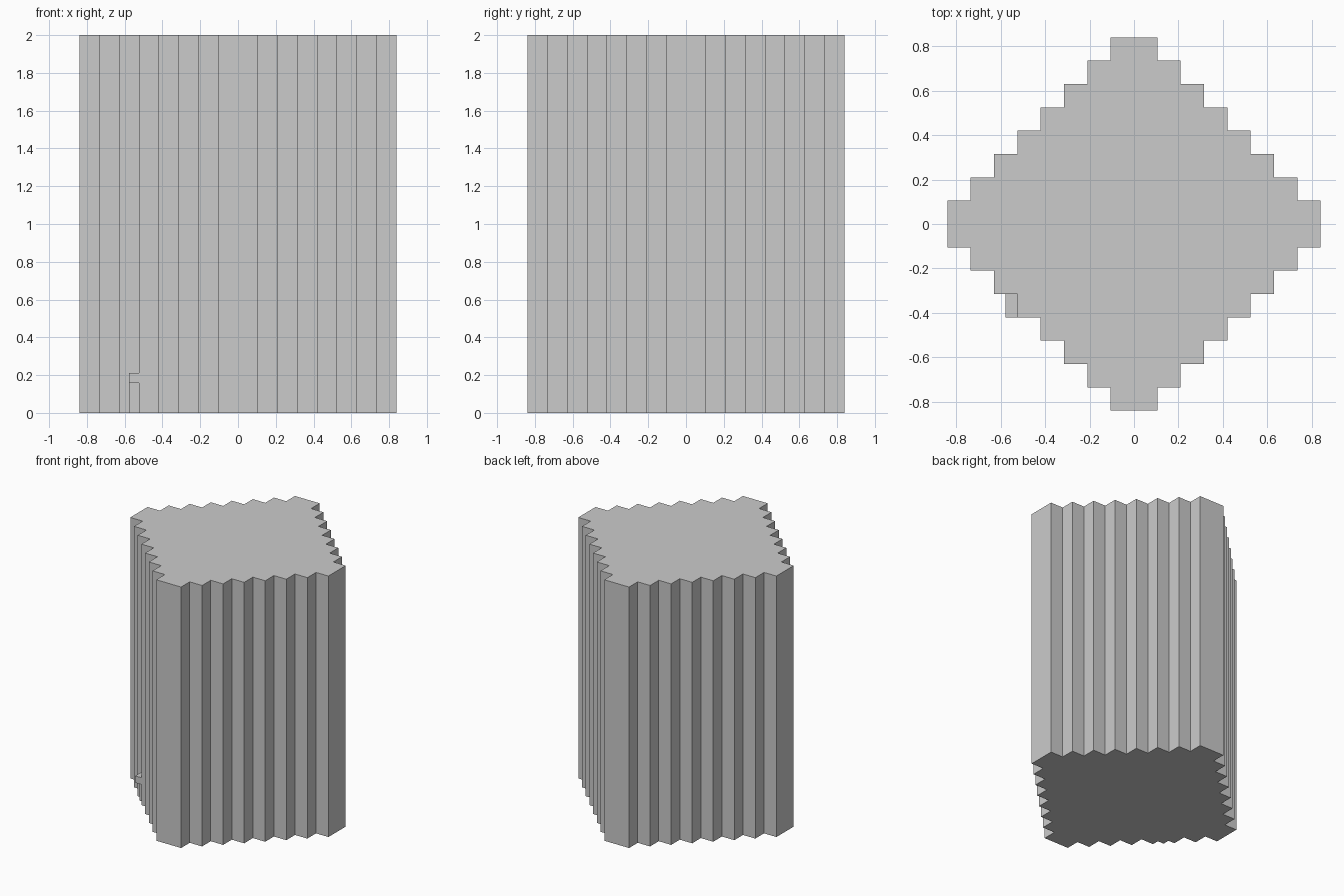
import bpy, bmesh

if "Cube" in bpy.data.objects:
    bpy.data.objects.remove(bpy.data.objects["Cube"])

S = 0.105   # step size
N = 8       # steps per quarter
H = 2.0


def prism(name, outline, z0, z1):
    bm = bmesh.new()
    base = bm.faces.new([bm.verts.new((x, y, z0)) for x, y in outline])
    res = bmesh.ops.extrude_face_region(bm, geom=[base])
    top = [v for v in res["geom"] if isinstance(v, bmesh.types.BMVert)]
    bmesh.ops.translate(bm, verts=top, vec=(0, 0, z1 - z0))
    bmesh.ops.recalc_face_normals(bm, faces=bm.faces)
    mesh = bpy.data.meshes.new(name)
    bm.to_mesh(mesh)
    bm.free()
    obj = bpy.data.objects.new(name, mesh)
    bpy.context.collection.objects.link(obj)
    return obj


def box(x0, x1, y0, y1):
    return [(x0, y0), (x1, y0), (x1, y1), (x0, y1)]


# Stepped diamond column: one quarter staircase, turned four times
quarter = []
for k in range(N):
    quarter.append(((N - k) * S, (k + 1) * S))
    if k < N - 1:
        quarter.append(((N - k - 1) * S, (k + 1) * S))
outline = []
for turn in range(4):
    outline += quarter
    quarter = [(-y, x) for x, y in quarter]
prism("stepped_column", outline, 0, H)

# Small ledge in a front-left corner, with a recessed support below
prism("ledge", box(-5.5 * S, -5 * S, -4 * S, -3 * S), 1.5 * S, 2 * S)
prism("ledge_support", box(-5.5 * S, -5 * S, -3.5 * S, -3 * S), 0, 1.5 * S)
